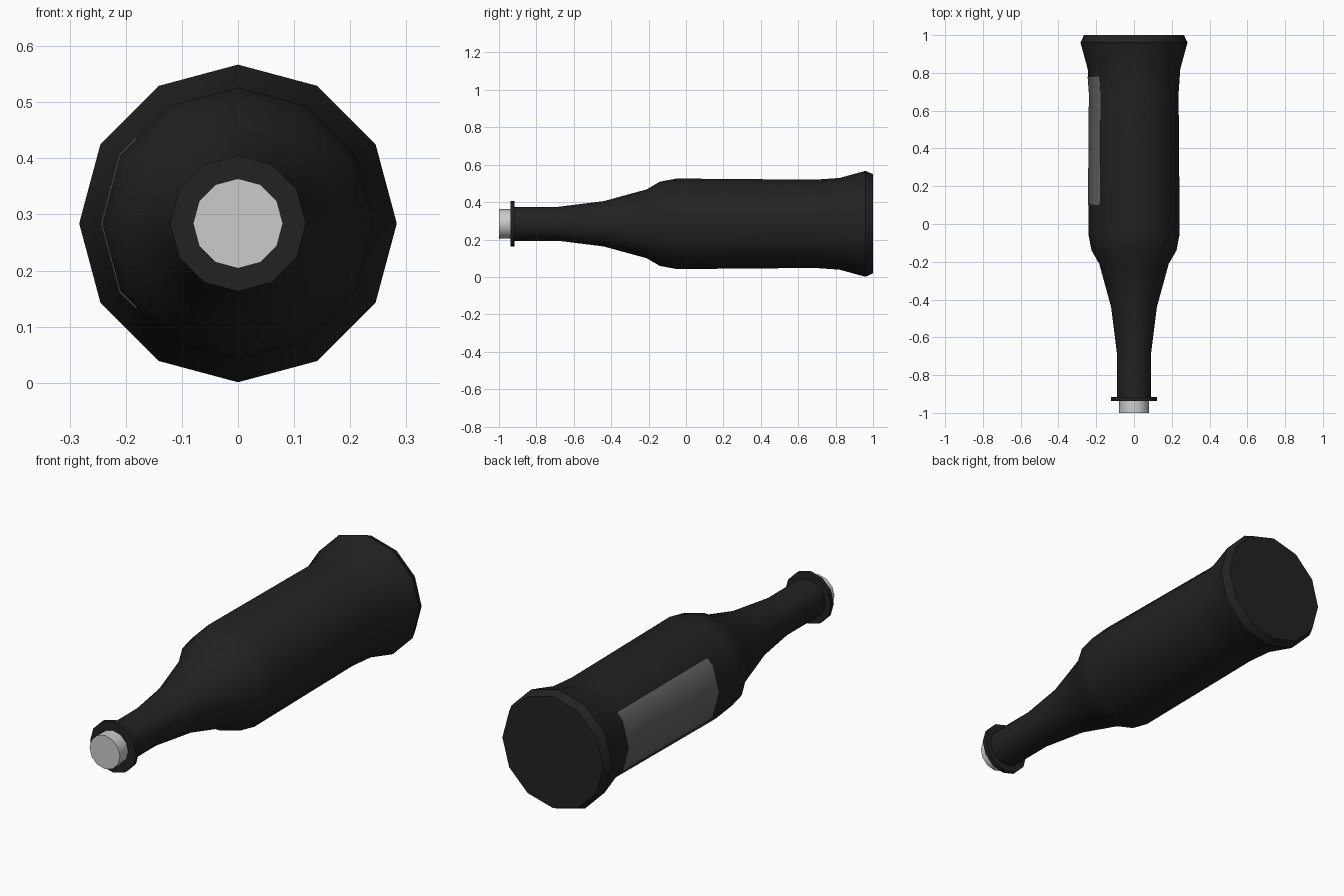
import bpy, bmesh
from math import sin, cos, radians, floor
from mathutils import Vector

if "Cube" in bpy.data.objects:
    bpy.data.objects.remove(bpy.data.objects["Cube"])

AXIS_Z = 0.284
SIDES = 12


def material(name, value):
    m = bpy.data.materials.new(name)
    m.diffuse_color = (value, value, value, 1)
    m.use_nodes = True
    m.node_tree.nodes["Principled BSDF"].inputs["Base Color"].default_value = m.diffuse_color
    return m


def finish(name, bm, mat):
    bmesh.ops.recalc_face_normals(bm, faces=bm.faces)
    me = bpy.data.meshes.new(name)
    bm.to_mesh(me)
    bm.free()
    ob = bpy.data.objects.new(name, me)
    bpy.context.collection.objects.link(ob)
    me.materials.append(mat)
    bpy.ops.object.select_all(action='DESELECT')
    ob.select_set(True)
    bpy.context.view_layer.objects.active = ob
    bpy.ops.object.shade_smooth_by_angle(angle=radians(35))
    return ob


def point(r, deg, y):
    return Vector((r * cos(radians(deg)), y, AXIS_Z + r * sin(radians(deg))))


def facet_point(r, deg, y):
    """Point lying on the flat-sided wall of the bottle."""
    step = 360 / SIDES
    a = floor(deg / step) * step
    return point(r, a, y).lerp(point(r, a + step, y), (deg - a) / step)


def revolve(name, profile, mat):
    """Closed faceted solid around the lying y axis from (y, radius) pairs."""
    bm = bmesh.new()
    rings = [[bm.verts.new(point(r, i * 360 / SIDES, y)) for i in range(SIDES)]
             for y, r in profile]
    for a, b in zip(rings, rings[1:]):
        for i in range(SIDES):
            j = (i + 1) % SIDES
            bm.faces.new((a[i], a[j], b[j], b[i]))
    bm.faces.new(rings[0])
    bm.faces.new(rings[-1])
    return finish(name, bm, mat)


glass = material("dark_glass", 0.016)
paper = material("label_grey", 0.13)
cork = material("cork_grey", 0.55)

# Bottle body with flared base, shoulder and slim neck
revolve("bottle_body", [
    (1.0, 0.265), (0.96, 0.283), (0.82, 0.245), (0.69, 0.236),
    (-0.05, 0.242), (-0.14, 0.225), (-0.21, 0.184), (-0.44, 0.121),
    (-0.68, 0.091), (-0.92, 0.091)], glass)

# Lip ring around the mouth
revolve("lip_ring", [(-0.916, 0.121), (-0.937, 0.121)], glass)

# Stopper
revolve("stopper", [(-0.90, 0.078), (-1.0, 0.08)], cork)

# Label wrapped on the left side, following the wall taper
bm = bmesh.new()
rows = [[bm.verts.new(facet_point(r, d, y)) for d in (140, 150, 180, 210, 220)]
        for y, r in ((0.78, 0.2455), (0.69, 0.239), (0.1, 0.2438))]
for a, b in zip(rows, rows[1:]):
    for i in range(len(a) - 1):
        bm.faces.new((a[i], b[i], b[i + 1], a[i + 1]))
bmesh.ops.recalc_face_normals(bm, faces=bm.faces)
if sum(f.normal.x for f in bm.faces) > 0:
    bmesh.ops.reverse_faces(bm, faces=bm.faces)
bmesh.ops.solidify(bm, geom=bm.faces[:], thickness=0.002)
finish("label", bm, paper)
